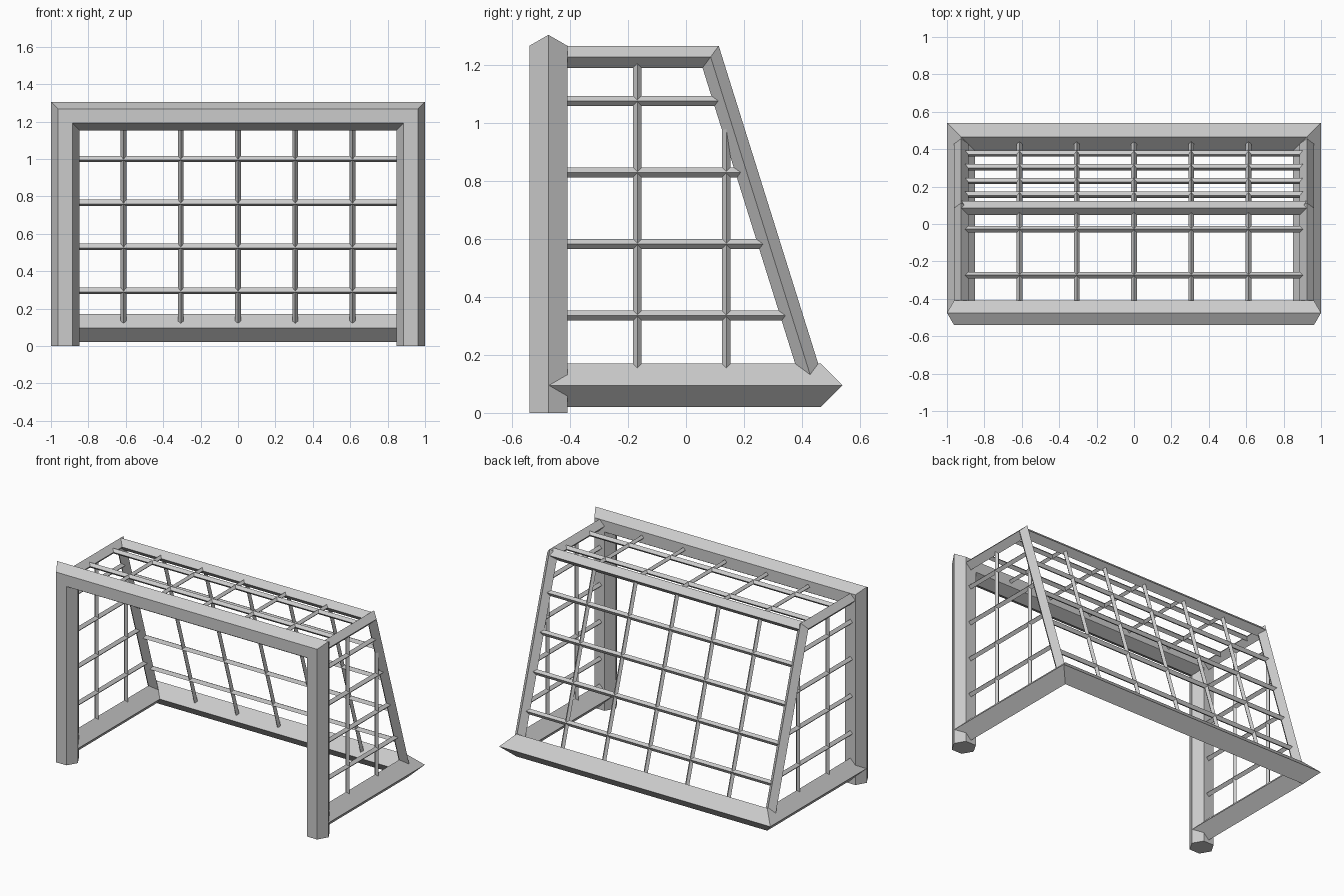
import bpy
import bmesh
import math
from mathutils import Vector

old = bpy.data.objects.get("Cube")
if old:
    bpy.data.objects.remove(old, do_unlink=True)

# Single painted metal colour
GREY = (0.6, 0.6, 0.6, 1.0)
metal = bpy.data.materials.new("grey_metal")
metal.use_nodes = True
metal.diffuse_color = GREY
metal.node_tree.nodes["Principled BSDF"].inputs["Base Color"].default_value = GREY

X, Y, Z = Vector((1, 0, 0)), Vector((0, 1, 0)), Vector((0, 0, 1))


def tube(name, path, radius, normal, sides=4):
    """Capped bar with mitred bends along a path lying in the plane of the normal."""
    pts = [Vector(p) for p in path]
    perps = [normal.cross((b - a).normalized()) for a, b in zip(pts, pts[1:])]
    bm = bmesh.new()
    rings = []
    for i, p in enumerate(pts):
        before, after = perps[max(i - 1, 0)], perps[min(i, len(perps) - 1)]
        mitre = (before + after) / (1 + before.dot(after))
        angles = [math.tau * k / sides for k in range(sides)]
        rings.append([bm.verts.new(p + radius * (math.cos(t) * mitre + math.sin(t) * normal))
                      for t in angles])
    for lower, upper in zip(rings, rings[1:]):
        for k in range(sides):
            n = (k + 1) % sides
            bm.faces.new((lower[k], lower[n], upper[n], upper[k]))
    bm.faces.new(rings[0])
    bm.faces.new(rings[-1])
    bmesh.ops.recalc_face_normals(bm, faces=bm.faces)
    mesh = bpy.data.meshes.new(name)
    bm.to_mesh(mesh)
    bm.free()
    mesh.materials.append(metal)
    obj = bpy.data.objects.new(name, mesh)
    bpy.context.collection.objects.link(obj)


# Main dimensions
W = 0.924                       # half width to bar centres
FRONT, RIDGE, FOOT = -0.475, 0.085, 0.44
TOP, BASE = 1.229, 0.095
THICK, RAIL, NET_H, NET_V = 0.076, 0.038, 0.0175, 0.015
slope = Vector((0, FOOT - RIDGE, BASE - TOP)).normalized()
slope_normal = X.cross(slope)


def back_y(z):
    return RIDGE + (TOP - z) * (FOOT - RIDGE) / (TOP - BASE)


# Front posts and crossbar, base frame, top back rail
tube("front_frame", [(-W, FRONT, 0), (-W, FRONT, TOP), (W, FRONT, TOP), (W, FRONT, 0)],
     THICK, Y, 6)
tube("base_frame", [(-W, FRONT, BASE), (-W, 0.465, BASE), (W, 0.465, BASE), (W, FRONT, BASE)],
     0.075, Z)
tube("top_back_rail", [(-W, RIDGE, TOP), (W, RIDGE, TOP)], RAIL, Z)

# Side rails and side net
for side, x in (("right", -W), ("left", W)):
    tube(side + "_side_rail", [(x, FRONT, TOP), (x, RIDGE, TOP), (x, FOOT, BASE)], RAIL, X)
    for i in range(4):
        z = 0.336 + 0.247 * i
        tube(f"{side}_net_row_{i + 1}", [(x, FRONT, z), (x, back_y(z), z)], NET_H, X)
    for i, (y, z) in enumerate(((-0.168, TOP), (0.139, 1.05))):
        tube(f"{side}_net_upright_{i + 1}", [(x, y, BASE), (x, y, z)], NET_V, X)

# Roof and back net: bent ribs and cross bars
for i in range(5):
    x = 0.306 * (i - 2)
    tube(f"net_rib_{i + 1}", [(x, FRONT, TOP), (x, RIDGE, TOP), (x, FOOT, BASE)], NET_V, X)
for i in range(2):
    y = -0.273 + 0.246 * i
    tube(f"roof_net_bar_{i + 1}", [(-W, y, TOP), (W, y, TOP)], NET_H, Z)
for i in range(4):
    z = 0.295 + 0.235 * i
    tube(f"back_net_bar_{i + 1}", [(-W, back_y(z), z), (W, back_y(z), z)], NET_H, slope_normal)
